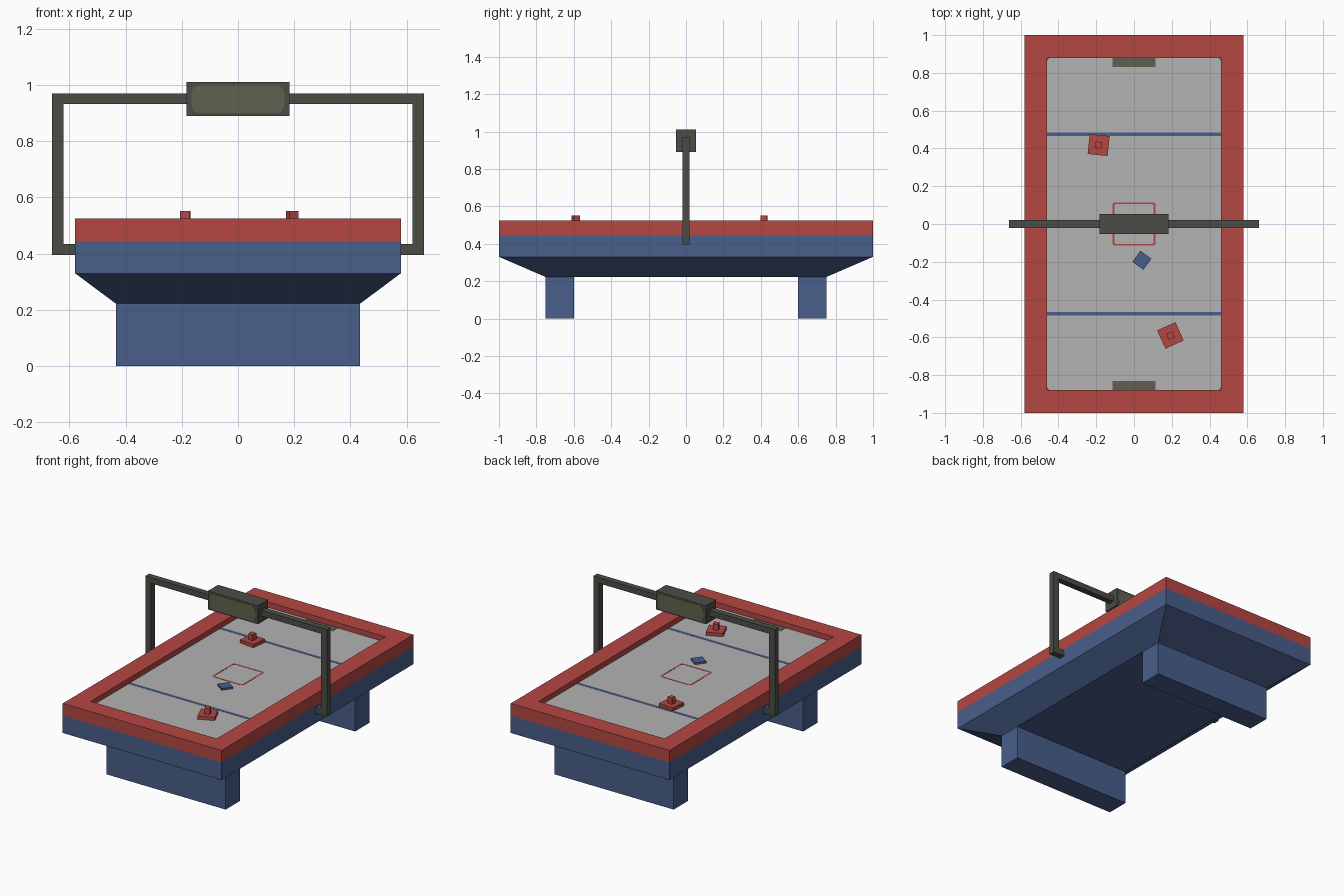
import bpy, bmesh, math
from mathutils import Matrix

if "Cube" in bpy.data.objects:
    bpy.data.objects.remove(bpy.data.objects["Cube"])


def lin(c):
    c /= 255
    return c / 12.92 if c <= 0.04045 else ((c + 0.055) / 1.055) ** 2.4


def material(name, r, g, b):
    m = bpy.data.materials.new(name)
    m.diffuse_color = (lin(r), lin(g), lin(b), 1)
    m.use_nodes = True
    m.node_tree.nodes["Principled BSDF"].inputs["Base Color"].default_value = m.diffuse_color
    return m


RED = material("red", 181, 71, 66)
BLUE = material("blue", 72, 94, 138)
GREY = material("light grey", 180, 179, 179)
DARK = material("dark grey", 76, 76, 70)
OLIVE = material("olive grey", 97, 97, 80)


def finish(name, bm, mat):
    bmesh.ops.recalc_face_normals(bm, faces=bm.faces)
    me = bpy.data.meshes.new(name)
    bm.to_mesh(me)
    bm.free()
    me.materials.append(mat)
    ob = bpy.data.objects.new(name, me)
    bpy.context.collection.objects.link(ob)
    return ob


def loft(name, rings, mat, closed=False):
    """Join rings of equal point count; cap the ends, or close the loop."""
    bm = bmesh.new()
    vs = [[bm.verts.new(p) for p in r] for r in rings]
    n = len(vs[0])
    pairs = list(zip(vs, vs[1:])) + ([(vs[-1], vs[0])] if closed else [])
    for a, b in pairs:
        for i in range(n):
            j = (i + 1) % n
            bm.faces.new((a[i], a[j], b[j], b[i]))
    if not closed:
        bm.faces.new(vs[0])
        bm.faces.new(vs[-1])
    return finish(name, bm, mat)


def rect(x, y, z):
    return [(-x, -y, z), (x, -y, z), (x, y, z), (-x, y, z)]


def box(name, x0, x1, y0, y1, z0, z1, mat):
    return loft(name, [[(x0, y0, z), (x1, y0, z), (x1, y1, z), (x0, y1, z)]
                       for z in (z0, z1)], mat)


def round_rect(x, y, r, steps=4):
    pts = []
    for q, (sx, sy) in enumerate([(1, 1), (-1, 1), (-1, -1), (1, -1)]):
        for k in range(steps + 1):
            a = math.pi / 2 * (q + k / steps)
            pts.append((sx * (x - r) + r * math.cos(a), sy * (y - r) + r * math.sin(a)))
    return pts


TOP = 0.49      # playing surface height

# Table body with tapered underside
loft("table_body", [rect(0.435, 0.75, 0.222), rect(0.58, 1, 0.33), rect(0.58, 1, 0.445)], BLUE)

# Red rim around the playfield
loft("rim", [rect(0.58, 1, 0.445), rect(0.58, 1, 0.525),
             rect(0.46, 0.88, 0.525), rect(0.46, 0.88, 0.445)], RED, closed=True)

# Playing surface
field = round_rect(0.46, 0.88, 0.015)
loft("playing_surface", [[(x, y, z) for x, y in field] for z in (0.446, TOP)], GREY)

# Centre marking
inner, outer = round_rect(0.103, 0.105, 0.008), round_rect(0.113, 0.115, 0.012)
loft("centre_marking", [[(x, y, z) for x, y in pts] for pts, z in
                        ((outer, TOP), (outer, TOP + 0.001), (inner, TOP + 0.001), (inner, TOP))],
     RED, closed=True)

for s, side in ((-1, "front"), (1, "back")):
    # Legs, field lines and goal slots at both ends
    ya, yb = sorted((s * 0.60, s * 0.75))
    box(side + "_leg", -0.435, 0.435, ya, yb, 0, 0.222, BLUE)
    box(side + "_line", -0.46, 0.46, s * 0.475 - 0.01, s * 0.475 + 0.01, TOP, TOP + 0.001, BLUE)
    ya, yb = sorted((s * 0.83, s * 0.88))
    box(side + "_goal", -0.113, 0.113, ya, yb, TOP, TOP + 0.001, OLIVE)
    # Scoreboard screens
    screen = round_rect(0.165, 0.05, 0.03)
    loft(side + "_screen", [[(x, s * y, 0.95 + z) for x, z in screen] for y in (0.05, 0.054)], OLIVE)

# Overhead arm on each side, bent from the table edge up to the scoreboard
for s, side in ((-1, "left"), (1, "right")):
    arm = [(0.57, 0.395), (0.663, 0.395), (0.663, 0.97), (0.17, 0.97),
           (0.17, 0.932), (0.622, 0.932), (0.622, 0.435), (0.57, 0.435)]
    loft(side + "_arm", [[(s * x, y, z) for x, z in arm] for y in (-0.02, 0.02)], DARK)
box("scoreboard", -0.183, 0.183, -0.053, 0.053, 0.89, 1.012, DARK)


def place(ob, x, y, deg):
    ob.data.transform(Matrix.Translation((x, y, 0)) @ Matrix.Rotation(math.radians(deg), 4, 'Z'))


# Mallets and puck
for name, x, y, deg in (("back", -0.187, 0.418, -6), ("front", 0.193, -0.59, 24)):
    place(box(name + "_mallet_base", -0.053, 0.053, -0.053, 0.053, TOP, 0.512, RED), x, y, deg)
    place(box(name + "_mallet_knob", -0.017, 0.017, -0.017, 0.017, 0.512, 0.552, RED), x, y, deg)
place(box("puck", -0.036, 0.036, -0.036, 0.036, TOP, 0.502, BLUE), 0.042, -0.192, -36)
